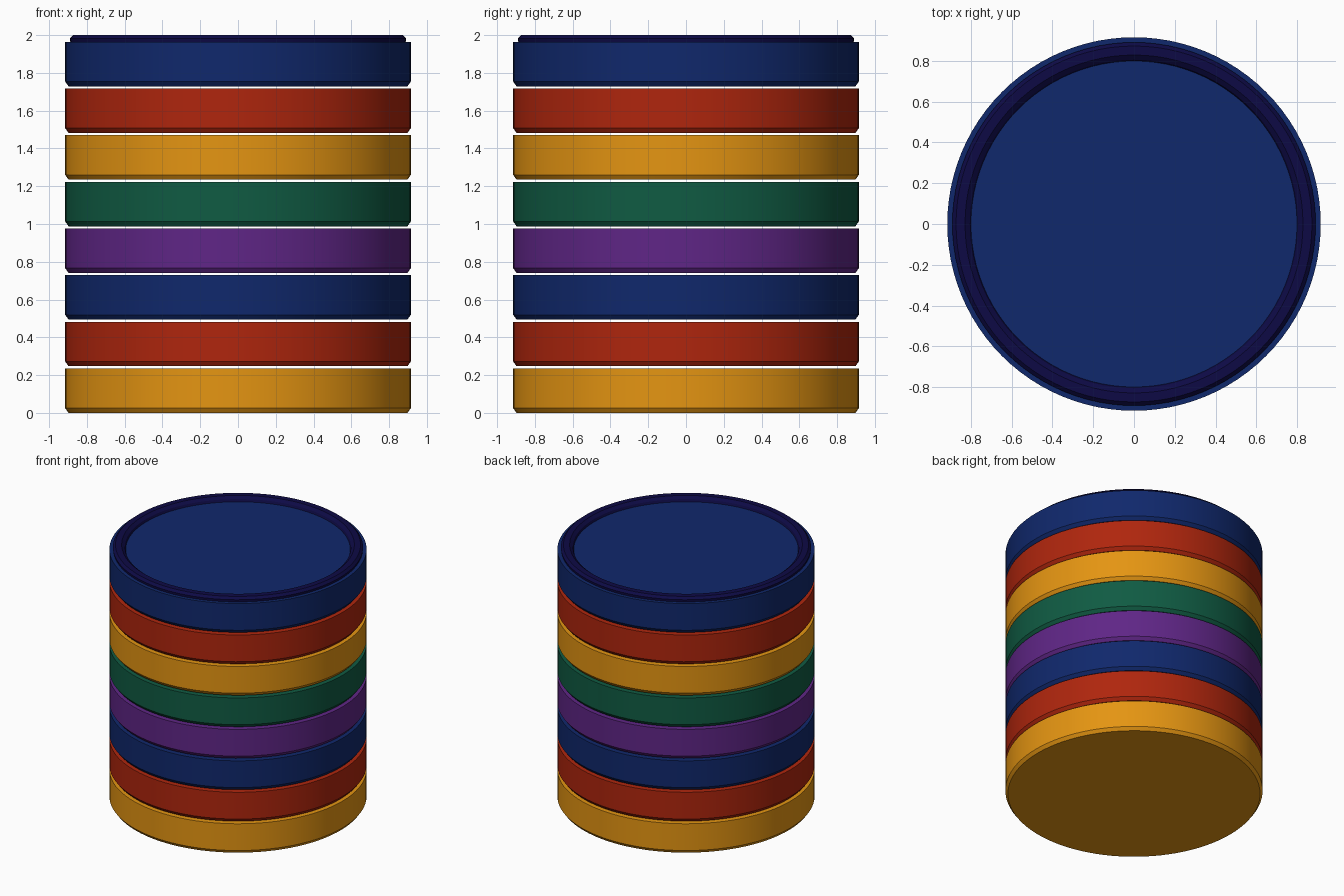
import bpy, bmesh, math

SEGMENTS = 96
RADIUS = 0.915
PITCH = 0.247
HEIGHT = 0.235

old = bpy.data.objects.get("Cube")
if old:
    bpy.data.objects.remove(old)


def material(name, rgb):
    m = bpy.data.materials.new(name)
    m.use_nodes = True
    m.diffuse_color = (*rgb, 1)
    m.node_tree.nodes["Principled BSDF"].inputs["Base Color"].default_value = (*rgb, 1)
    return m


def lathe(name, profile, mat, z=0, closed=False):
    """Spin an (r, z) profile around the z axis."""
    bm = bmesh.new()
    verts = [bm.verts.new((r, 0, h)) for r, h in profile]
    edges = [bm.edges.new(pair) for pair in zip(verts, verts[1:])]
    if closed:
        edges.append(bm.edges.new((verts[-1], verts[0])))
    bmesh.ops.spin(bm, geom=verts + edges, cent=(0, 0, 0), axis=(0, 0, 1),
                   angle=math.tau, steps=SEGMENTS, use_duplicate=False)
    bmesh.ops.remove_doubles(bm, verts=bm.verts[:], dist=0.0001)
    bmesh.ops.recalc_face_normals(bm, faces=bm.faces[:])
    mesh = bpy.data.meshes.new(name)
    bm.to_mesh(mesh)
    bm.free()
    mesh.materials.append(mat)
    ob = bpy.data.objects.new(name, mesh)
    ob.location.z = z
    bpy.context.collection.objects.link(ob)
    bpy.ops.object.select_all(action="DESELECT")
    ob.select_set(True)
    bpy.context.view_layer.objects.active = ob
    bpy.ops.object.shade_smooth_by_angle(angle=math.radians(25))
    return ob


amber = material("amber", (0.78, 0.30, 0.006))
red = material("red", (0.43, 0.019, 0.004))
navy = material("navy", (0.005, 0.021, 0.15))
purple = material("purple", (0.115, 0.019, 0.24))
green = material("green", (0.005, 0.105, 0.056))
dark_navy = material("dark navy", (0.004, 0.003, 0.06))

# Stack of separate discs, each with a chamfered lower edge
disc = [(0, 0), (RADIUS - 0.018, 0), (RADIUS, 0.025), (RADIUS, HEIGHT), (0, HEIGHT)]
for i, mat in enumerate([amber, red, navy, purple, green, amber, red, navy]):
    lathe(f"disc_{i + 1}", disc, mat, z=i * PITCH)

# Raised rim on the top disc
top = 7 * PITCH + HEIGHT
rim = [(0.797, top - 0.005), (0.805, 1.982), (0.828, 2.0),
       (0.872, 2.0), (0.89, 1.982), (0.887, top - 0.005)]
lathe("top_rim", rim, dark_navy, closed=True)
